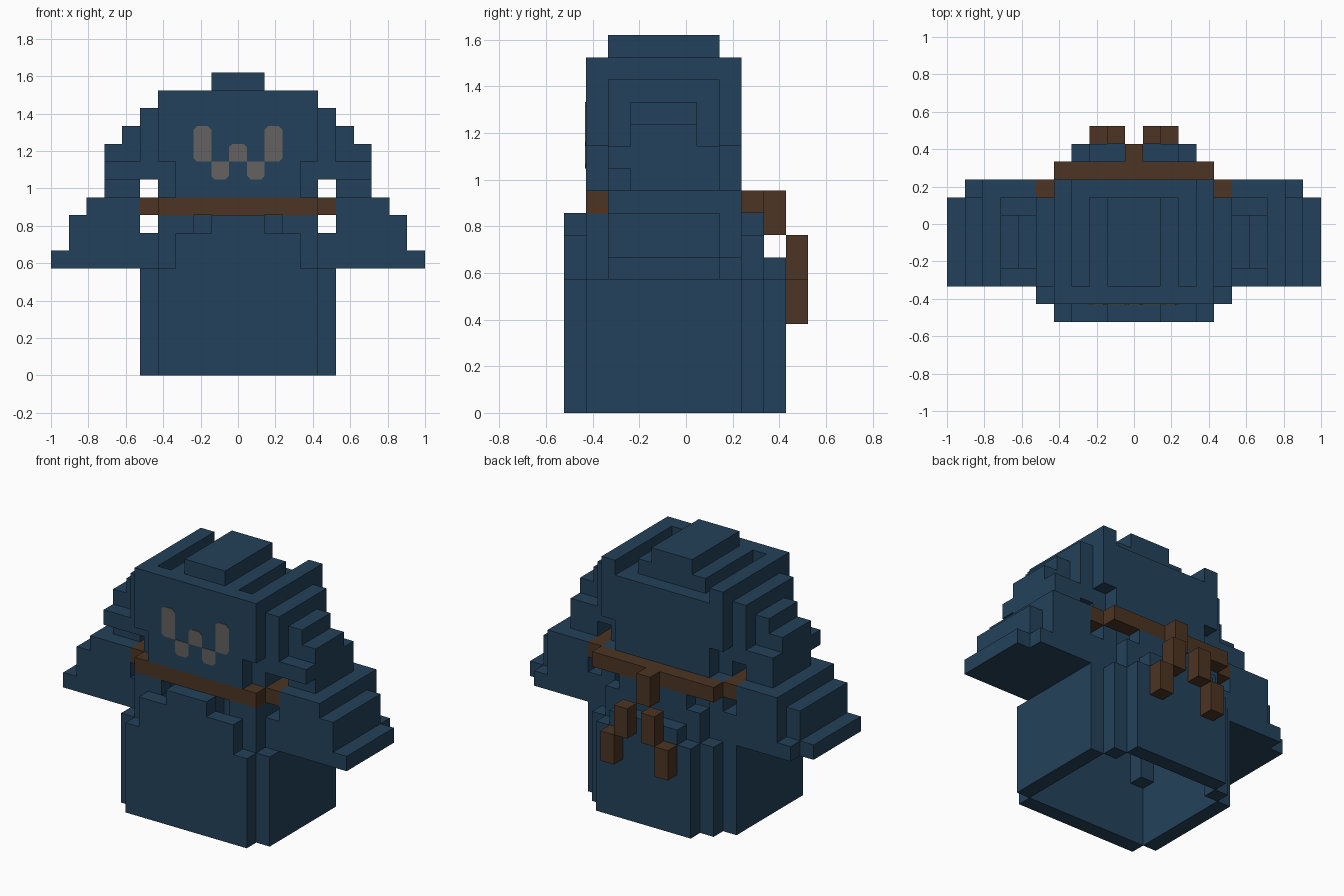
import bpy, bmesh, math
from mathutils import Vector

if "Cube" in bpy.data.objects:
    bpy.data.objects.remove(bpy.data.objects["Cube"])

U = 2 / 21  # edge length of one block


def material(name, color):
    m = bpy.data.materials.new(name)
    m.diffuse_color = (*color, 1)
    m.use_nodes = True
    m.node_tree.nodes["Principled BSDF"].inputs["Base Color"].default_value = m.diffuse_color
    return m


BLUE = material("navy_cloth", (0.0176, 0.0535, 0.103))
BROWN = material("brown_rope", (0.072, 0.035, 0.017))
GREY = material("grey_emblem", (0.125, 0.122, 0.117))


def link(name, bm, mat):
    me = bpy.data.meshes.new(name)
    bm.to_mesh(me)
    bm.free()
    me.materials.append(mat)
    ob = bpy.data.objects.new(name, me)
    bpy.context.collection.objects.link(ob)
    return ob


def blocks(name, mat, boxes):
    """Outer skin of blocks; each box is (x0, x1, y0, y1, z0, z1), inclusive, mirrored in x."""
    cells = set()
    for x0, x1, y0, y1, z0, z1 in boxes:
        for x in range(x0, x1 + 1):
            for y in range(y0, y1 + 1):
                for z in range(z0, z1 + 1):
                    cells |= {(x, y, z), (-x, y, z)}
    bm = bmesh.new()
    verts = {}
    for c in sorted(cells):
        for axis in range(3):
            for sign in (-1, 1):
                n = list(c)
                n[axis] += sign
                if tuple(n) in cells:
                    continue
                a, b = (axis + 1) % 3, (axis + 2) % 3
                ring = []
                for da, db in ((-1, -1), (1, -1), (1, 1), (-1, 1)):
                    p = [2 * v for v in c]
                    p[axis] += sign
                    p[a] += da
                    p[b] += db
                    key = tuple(p)
                    if key not in verts:
                        verts[key] = bm.verts.new(
                            (p[0] * U / 2, p[1] * U / 2, (p[2] + 1) * U / 2))
                    ring.append(verts[key])
                bm.faces.new(ring if sign > 0 else ring[::-1])
    # merge flat areas into large faces
    bmesh.ops.dissolve_limit(bm, angle_limit=0.01, verts=bm.verts[:], edges=bm.edges[:])
    return link(name, bm, mat)


# Hollow robe body, open at the bottom
blocks("body", BLUE, [
    (0, 4, -5, -5, 0, 5), (0, 3, -5, -5, 6, 7), (0, 1, -5, -5, 8, 8),  # front panel
    (5, 5, -4, 2, 0, 5), (5, 5, -3, 2, 6, 7),                          # side walls
    (4, 4, -4, -4, 4, 8), (3, 3, -4, -4, 8, 8),                        # front corner posts
    (4, 4, -3, 2, 8, 9),                                               # inner collar
    (4, 4, 3, 3, 0, 5), (0, 3, 4, 4, 0, 5), (0, 2, 4, 4, 6, 6),        # back panel
    (0, 3, 3, 3, 6, 7), (0, 2, 3, 3, 8, 8), (4, 4, 2, 2, 6, 8),
])

# Hollow hood with notched lower corners and stepped roof
blocks("hood", BLUE, [
    (0, 3, -4, -4, 10, 15), (4, 4, -4, -4, 12, 15),   # front
    (0, 3, 2, 2, 10, 14), (4, 4, 2, 2, 12, 15),       # back
    (4, 4, -3, 1, 10, 15),                            # sides
    (0, 3, -3, 1, 14, 14), (0, 2, -3, 1, 15, 15), (0, 1, -3, 1, 16, 16),
])

# Stepped drapes on the sides of the hood
blocks("hood_drapes", BLUE, [
    (5, 5, -3, 1, 11, 14), (6, 7, -3, 1, 11, 11), (6, 7, -2, 1, 10, 10),
    (6, 7, -2, 0, 12, 12), (6, 6, -2, 0, 13, 13),
])

# Wide stepped sleeves
blocks("sleeves", BLUE, [
    (6, 8, -3, 2, 6, 9), (9, 9, -3, 1, 6, 8), (9, 9, 2, 2, 6, 6),
    (10, 10, -3, 1, 6, 6),
])

# Rope belt with a knot at the back
blocks("belt", BROWN, [
    (0, 4, -4, -4, 9, 9), (5, 5, -3, 2, 9, 9), (0, 4, 3, 3, 9, 9),
    (0, 0, 4, 4, 8, 9),
])

# Hanging rope ends
blocks("rope_ends", BROWN, [(1, 1, 5, 5, 6, 7), (2, 2, 5, 5, 4, 5)])


# Emblem on the hood front: thin plates with clipped corners
def plate(bm, x0, x1, z0, z1, clipped):
    c = 0.2
    corners = [(x0, z0), (x1, z0), (x1, z1), (x0, z1)]
    pts = []
    for i, p in enumerate(corners):
        p = Vector(p)
        if i in clipped:
            for q in (corners[i - 1], corners[(i + 1) % 4]):
                pts.append(p + (Vector(q) - p).normalized() * c)
        else:
            pts.append(p)
    y = -4.5 * U - 0.004
    face = bm.faces.new([bm.verts.new((p.x * U, y, p.y * U)) for p in pts])
    res = bmesh.ops.extrude_face_region(bm, geom=[face])
    moved = [v for v in res["geom"] if isinstance(v, bmesh.types.BMVert)]
    bmesh.ops.translate(bm, verts=moved, vec=(0, 0.004, 0))


bm = bmesh.new()
plate(bm, 1.5, 2.5, 12, 14, (1, 2, 3))
plate(bm, -2.5, -1.5, 12, 14, (0, 2, 3))
plate(bm, 0.5, 1.5, 11, 12, (0, 1))
plate(bm, -1.5, -0.5, 11, 12, (0, 1))
plate(bm, -0.5, 0.5, 12, 13, (2, 3))
bmesh.ops.recalc_face_normals(bm, faces=bm.faces[:])
link("emblem", bm, GREY)
